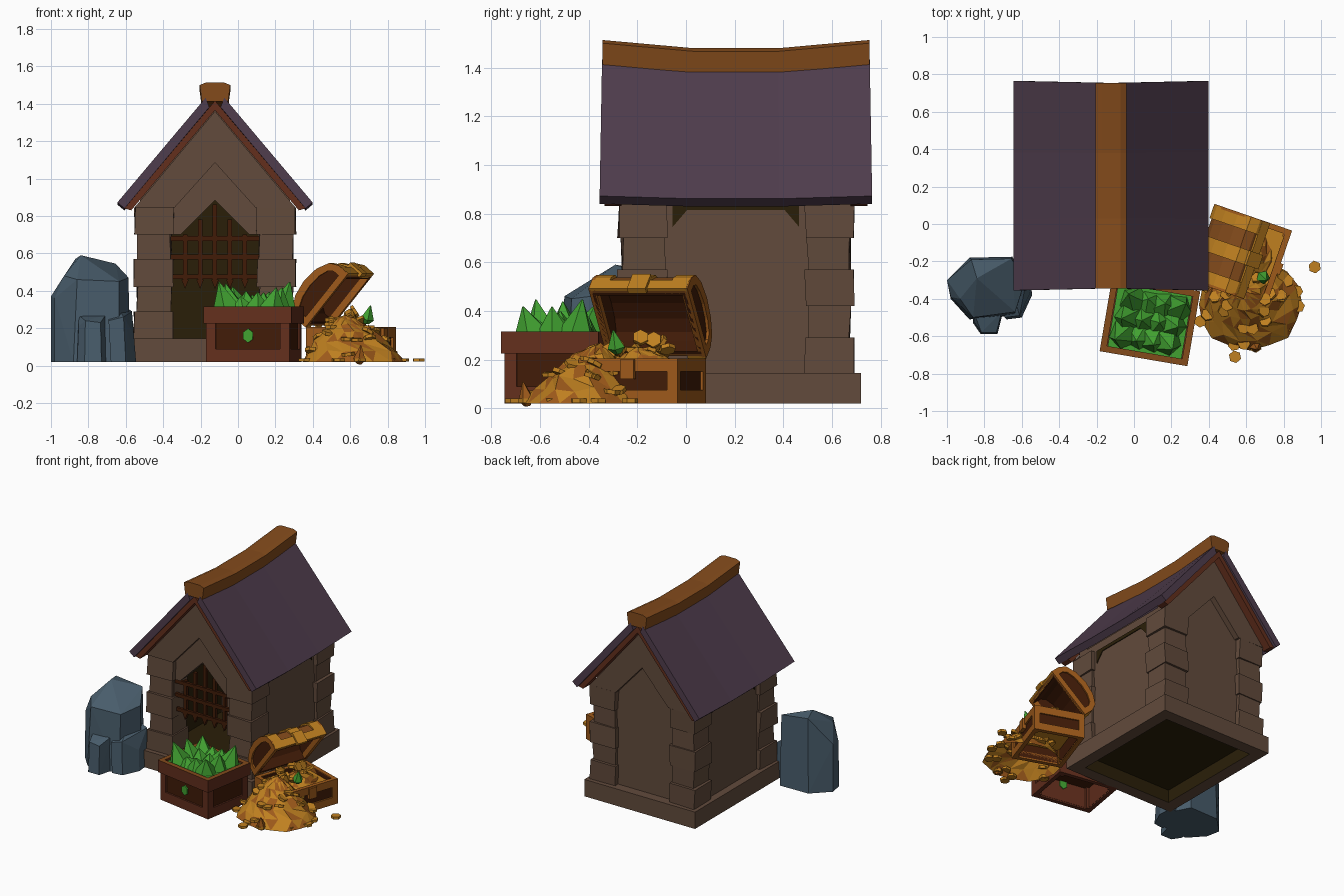
import bpy, bmesh, math, random
from mathutils import Matrix

if "Cube" in bpy.data.objects:
    bpy.data.objects.remove(bpy.data.objects["Cube"])
random.seed(4)
I = Matrix.Identity(4)
T = Matrix.Translation


def mat(name, hexa):
    m = bpy.data.materials.new(name)
    lin = [(int(hexa[i:i + 2], 16) / 255) ** 2.2 for i in (0, 2, 4)]
    m.diffuse_color = (*lin, 1)
    m.use_nodes = True
    m.node_tree.nodes["Principled BSDF"].inputs["Base Color"].default_value = m.diffuse_color
    return m


STONE = mat("brown_stone", "624c3e")
ROOF = mat("purple_roof", "503f4e")
WOOD = mat("orange_wood", "824c21")
RED = mat("red_wood", "633222")
DARK = mat("dark_olive", "2e2411")
DWOOD = mat("dark_wood", "432110")
ROCK = mat("blue_rock", "4a5d6b")
GREEN = mat("green_gem", "43a034")
GOLD = mat("gold", "be7f25")
AMBER = mat("amber", "9c5a20")


def finish(name, bm, mats, M=I, pick=None):
    bmesh.ops.recalc_face_normals(bm, faces=bm.faces)
    if pick:
        for f in bm.faces:
            f.material_index = pick(f)
    me = bpy.data.meshes.new(name)
    bm.to_mesh(me)
    bm.free()
    for m in mats:
        me.materials.append(m)
    ob = bpy.data.objects.new(name, me)
    ob.matrix_world = M
    bpy.context.collection.objects.link(ob)
    return ob


def loft(name, sections, m, M=I):
    """Skin closed sections of equal point count and cap both ends."""
    bm = bmesh.new()
    rows = [[bm.verts.new(p) for p in s] for s in sections]
    n = len(rows[0])
    for a, b in zip(rows, rows[1:]):
        for i in range(n):
            bm.faces.new((a[i], a[(i + 1) % n], b[(i + 1) % n], b[i]))
    bm.faces.new(rows[0])
    bm.faces.new(rows[-1])
    return finish(name, bm, [m], M)


def prism(name, prof, y0, y1, m, M=I):
    return loft(name, [[(x, y, z) for x, z in prof] for y in (y0, y1)], m, M)


def box(name, x, y, z, m, M=I, jit=0.0):
    bm = bmesh.new()
    bmesh.ops.create_cube(bm, size=1)
    for v in bm.verts:
        v.co = [r[0] + (r[1] - r[0]) * (c + .5) + random.uniform(-jit, jit) * (k < 2)
                for k, (r, c) in enumerate(zip((x, y, z), v.co))]
    return finish(name, bm, [m], M)


def ring(name, hx, hy, t, z0, z1, mats, M=I, pick=None):
    """Rectangular frame of wall thickness t."""
    bm = bmesh.new()
    R = [[bm.verts.new((sx * (hx - o), sy * (hy - o), z))
          for sx, sy in ((-1, -1), (1, -1), (1, 1), (-1, 1))]
         for o, z in ((0, z0), (0, z1), (t, z1), (t, z0))]
    for a, b in zip(R, R[1:] + R[:1]):
        for i in range(4):
            bm.faces.new((a[i], a[(i + 1) % 4], b[(i + 1) % 4], b[i]))
    return finish(name, bm, mats, M, pick)


def hull(name, pts, m, M=I):
    bm = bmesh.new()
    for p in pts:
        bm.verts.new(p)
    bmesh.ops.convex_hull(bm, input=bm.verts)
    bmesh.ops.delete(bm, geom=[v for v in bm.verts if not v.link_faces], context='VERTS')
    return finish(name, bm, [m], M)


# ---------- house ----------
H = T((-.123, .205, 0))
ring("plinth", .455, .515, .09, .02, .145, [STONE, DARK], H,
     lambda f: int(f.normal.dot(f.calc_center_median()) < -.1 and abs(f.normal.z) < .5))
box("floor", (-.366, .366), (-.426, .426), (.115, .144), DARK, H)
wall = [(-.40, .14), (-.40, .93), (0, 1.38), (.40, .93), (.40, .14)]
door = [(.235, .14), (.235, .70), (.185, .70), (0, .885), (-.185, .70), (-.235, .70), (-.235, .14)]
prism("front_wall", wall + door, -.445, -.37, STONE, H)
prism("back_wall", wall, .37, .445, STONE, H)
gable = [(-.43, .845), (0, 1.36), (.43, .845), (.216, .845), (0, 1.085), (-.216, .845)]
for s, side in ((-1, "front"), (1, "back")):
    prism(side + "_gable", gable, s * .44, s * .487, STONE, H)
    # trim boards under the roof ends
    for k in (-1, 1):
        prism(side + "_barge_board", [(k * .484, .84), (0, 1.416), (0, 1.365), (k * .448, .83)],
              s * .47, s * .54, RED, H)
shade = [(-.26, .84), (-.26, .745), (-.2, .815), (.2, .815), (.26, .745), (.26, .84)]
for k in (-1, 1):
    box("side_wall", sorted((k * .36, k * .40)), (-.40, .40), (.14, .90), STONE, H)
    prism("eave_shadow_panel", shade, -.406, -.399, DARK, H @ Matrix.Rotation(k * math.pi / 2, 4, 'Z'))
    # stacked corner stones
    for s in (-1, 1):
        for i, (z0, z1) in enumerate(((.14, .29), (.29, .42), (.42, .57), (.57, .70), (.70, .845))):
            o, n = ((.43, .225), (.415, .235))[i % 2]
            box("corner_stone", sorted((k * o, k * n)),
                sorted((s * (o + .053), s * (n + .06))), (z0, z1), STONE, H, .006)
# dark room lining, open toward the doorway
room = box("room_lining", (-.355, .355), (-.372, .36), (.146, .90), DARK, H)
bm = bmesh.new()
bm.from_mesh(room.data)
bmesh.ops.delete(bm, geom=[f for f in bm.faces if f.normal.y < -.5], context='FACES')
bm.to_mesh(room.data)
bm.free()
# grate
for x in (-.16, -.08, 0, .08, .16):
    top = .86 - abs(x)
    prism("grate_bar", [(x - .012, top), (x + .012, top), (x + .012, .46), (x + .02, .46),
                        (x, .41), (x - .02, .46), (x - .012, .46)], -.425, -.40, DWOOD, H)
for z in (.475, .58, .68):
    box("grate_rail", (-.235, .235), (-.432, -.412), (z - .013, z + .013), DWOOD, H)

# sagging roof and ridge beam
SAG = ((-.55, 0), (-.175, -.028), (.175, -.028), (.55, 0))
for k in (-1, 1):
    prof = [(.522, .872), (.05, 1.432), (.03, 1.382), (.484, .84)]
    loft("roof_slope", [[(k * x, y * (1 + .018 * (x > .3)), z + d * (.4 if x > .3 else 1)) for x, z in prof]
                        for y, d in SAG], ROOF, H)
beam = [(-.07, 1.412), (-.082, 1.5), (-.05, 1.513), (.05, 1.513), (.082, 1.5), (.07, 1.412)]
loft("ridge_beam", [[(x, y * .998, z + d * 1.2) for x, z in beam] for y, d in SAG], WOOD, H)

# ---------- rocks ----------
foot = [(-1, -.30), (-.88, -.18), (-.65, -.175), (-.58, -.31), (-.64, -.49), (-.88, -.51), (-.98, -.40)]
hull("tall_rock", [(x, y, .02) for x, y in foot] +
     [(-1, -.3, .37), (-.98, -.39, .36), (-.93, -.4, .48), (-.84, -.29, .59), (-.87, -.19, .57),
      (-.655, -.185, .545), (-.585, -.31, .47), (-.635, -.47, .45), (-.86, -.50, .46)], ROCK)
front = [(-.86, -.48), (-.86, -.53), (-.82, -.588), (-.73, -.588), (-.70, -.47)]
hull("front_rock", [(x, y, .02) for x, y in front] +
     [(.9 * x - .078, .9 * y - .05, z) for (x, y), z in zip(front, (.27, .21, .24, .23, .27))], ROCK)
side = [(-.68, -.51), (-.60, -.50), (-.545, -.38), (-.555, -.27), (-.66, -.28)]
hull("side_rock", [(x, y, .02) for x, y in side] +
     [(x - .012, y + .01, z) for (x, y), z in zip(side, (.24, .26, .17, .29, .36))], ROCK)

# ---------- gem crate ----------
C = T((.085, -.52, 0)) @ Matrix.Rotation(math.radians(-9.7), 4, 'Z')
ring("crate_rim", .238, .203, .034, .225, .315, [RED, WOOD], C, lambda f: int(f.normal.z > .5))
ring("crate_panels", .214, .179, .02, .03, .23, [RED, DWOOD], C,
     lambda f: int(f.normal.dot(f.calc_center_median()) > 0 and abs(f.normal.z) < .5))
ring("crate_base_trim", .226, .191, .03, .02, .09, [RED], C)
box("crate_floor", (-.2, .2), (-.17, .17), (.18, .22), DWOOD, C)
box("crate_gem_bed", (-.2, .2), (-.17, .17), (.22, .30), GREEN, C)
for sx in (-1, 1):
    for sy in (-1, 1):
        box("crate_post", sorted((sx * .226, sx * .175)), sorted((sy * .191, sy * .14)), (.02, .23), RED, C)
prism("crate_gem_badge", [(.03 * math.cos(a * math.pi / 3 + .5), .16 + .038 * math.sin(a * math.pi / 3 + .5))
                          for a in range(6)], -.188, -.15, GREEN, C)


def spikes(name, spots, m, M=I):
    """Pointed crystals: (x, y, z, radius, height, tilt x, tilt y)."""
    bm = bmesh.new()
    for x, y, z, r, h, tx, ty in spots:
        X = (T((x, y, z)) @ Matrix.Rotation(tx, 4, 'X') @ Matrix.Rotation(ty, 4, 'Y')
             @ Matrix.Rotation(random.random() * 6, 4, 'Z'))
        bmesh.ops.create_cone(bm, segments=5, radius1=r, radius2=.003, depth=h, cap_ends=True,
                              matrix=X @ T((0, 0, h / 2)))
        bmesh.ops.create_cone(bm, segments=5, radius1=r * .4, radius2=r, depth=h * .35, cap_ends=True,
                              matrix=X @ T((0, 0, -h * .175)))
    return finish(name, bm, [m], M)


# chunky crystals, taller near the crate's edges
spikes("crate_gems", [((-.118, -.035, .045, .125)[i] + .012 * (j - 1), -.095 + .095 * j, .30, .082,
                       (.145, .10, .105, .15)[i] + random.uniform(-.03, .015),
                       (1 - j) * .2 + random.uniform(-.1, .1), (i - 1.5) * .16)
                      for i in range(4) for j in range(3)], GREEN, C)

# ---------- treasure chest, facing right ----------
K = T((.605, -.18, 0)) @ Matrix.Rotation(math.radians(-19), 4, 'Z')
ring("chest_panels", .168, .205, .02, .03, .20, [DWOOD], K)
ring("chest_rim", .18, .215, .03, .15, .205, [AMBER], K)
ring("chest_base_trim", .18, .215, .03, .02, .075, [AMBER], K)
box("chest_fill", (-.155, .155), (-.19, .19), (.13, .17), GOLD, K)
for sx in (-1, 1):
    for sy in (-1, 1):
        box("chest_post", sorted((sx * .18, sx * .14)), sorted((sy * .215, sy * .17)), (.02, .2), AMBER, K)
box("chest_lock", (.17, .195), (-.03, .03), (.12, .20), AMBER, K)

L = K @ T((-.18, 0, .21)) @ Matrix.Rotation(math.radians(-50), 4, 'Y')


def arch(o):
    pts = [(.18 + (.175 + o) * math.cos(a * math.pi / 6), .07 + (.085 + o) * math.sin(a * math.pi / 6))
           for a in range(7)]
    return [(.355 + o, 0)] + pts + [(.005 - o, 0)]


prism("lid_shell", arch(0) + arch(-.012)[::-1], -.2, .2, WOOD, L)
prism("lid_inside", arch(-.01) + arch(-.025)[::-1], -.2, .2, DWOOD, L)
for s in (-1, 1):
    prism("lid_end_panel", arch(-.01), s * .19, s * .203, DWOOD, L)
    prism("lid_end_band", arch(.012) + arch(-.003)[::-1], s * .135, s * .21, GOLD, L)
    prism("lid_end_rim", arch(.012) + arch(-.03)[::-1], s * .2, s * .215, AMBER, L)
    box("lid_end_sill", (0, .36), sorted((s * .185, s * .215)), (0, .035), AMBER, L)
prism("lid_middle_band", arch(.012) + arch(-.003)[::-1], -.04, .04, GOLD, L)
box("lid_front_lip", (.335, .368), (-.21, .21), (0, .055), GOLD, L)
box("lid_clasp", (.355, .382), (-.04, .04), (-.015, .075), GOLD, L)


# ---------- gold ----------
def mound(name, rx, ry, z0, h, shift, M):
    """Bumpy open-bottomed heap with random amber patches."""
    bm = bmesh.new()
    rows = []
    for i in range(1, 7):
        t = i / 6
        rows.append([])
        for a in range(16):
            j = random.uniform(.93, 1.05)
            ang = (a + .5 * (i % 2)) * math.tau / 16
            rows[-1].append(bm.verts.new((rx * t * j * math.cos(ang) + shift[0] * (1 - t),
                                          ry * t * j * math.sin(ang) + shift[1] * (1 - t),
                                          z0 + h * (1 - t ** 1.4) + (i < 6) * random.uniform(-.01, .01))))
    tip = bm.verts.new((*shift, z0 + h))
    for a in range(16):
        b = (a + 1) % 16
        bm.faces.new((tip, rows[0][a], rows[0][b]))
        for p, q in zip(rows, rows[1:]):
            bm.faces.new((p[a], q[a], q[b]))
            bm.faces.new((p[a], q[b], p[b]))
    finish(name, bm, [GOLD, AMBER], M, lambda f: int(random.random() < .3))


mound("gold_heap", .285, .25, .02, .25, (-.05, .08), T((.62, -.43, 0)))
mound("chest_gold", .15, .19, .15, .10, (0, 0), K)


def coins(name, spots, M=I):
    bm = bmesh.new()
    for x, y, z, tilt in spots:
        bmesh.ops.create_cone(bm, segments=6, radius1=.034, radius2=.034, depth=.018, cap_ends=True,
                              matrix=T((x, y, z)) @ Matrix.Rotation(random.random() * 6.28, 4, 'Z')
                              @ Matrix.Rotation(tilt, 4, 'X'))
    finish(name, bm, [GOLD], M)


coins("loose_coins", [(x, y, .03, 0) for x, y in ((.966, -.23), (.81, -.55), (.54, -.71), (.535, -.645),
                                                  (.87, -.36), (.88, -.44), (.77, -.52), (.355, -.52),
                                                  (.65, -.655))])
spots = []
for i in range(26):
    t, a = random.uniform(.2, .95), random.random() * math.tau
    spots.append((.62 + .285 * t * math.cos(a) - .05 * (1 - t), -.43 + .25 * t * math.sin(a) + .08 * (1 - t),
                  .02 + .25 * (1 - t ** 1.4), random.uniform(-.6, .6)))
coins("heap_coins", spots)
coins("chest_coins", [(random.uniform(-.1, .1), random.uniform(-.13, .13), random.uniform(.21, .25),
                       random.uniform(-1.4, 1.4)) for i in range(10)] +
      [(0, .05, .28, 1.2), (.02, .0, .29, -1), (-.03, .07, .27, 1)], K)
spikes("heap_gem", [(.69, -.285, .25, .038, .075, .2, .25)], GREEN)
spikes("amber_crystal", [(.65, -.655, .035, .034, .075, .2, .1)], AMBER)
